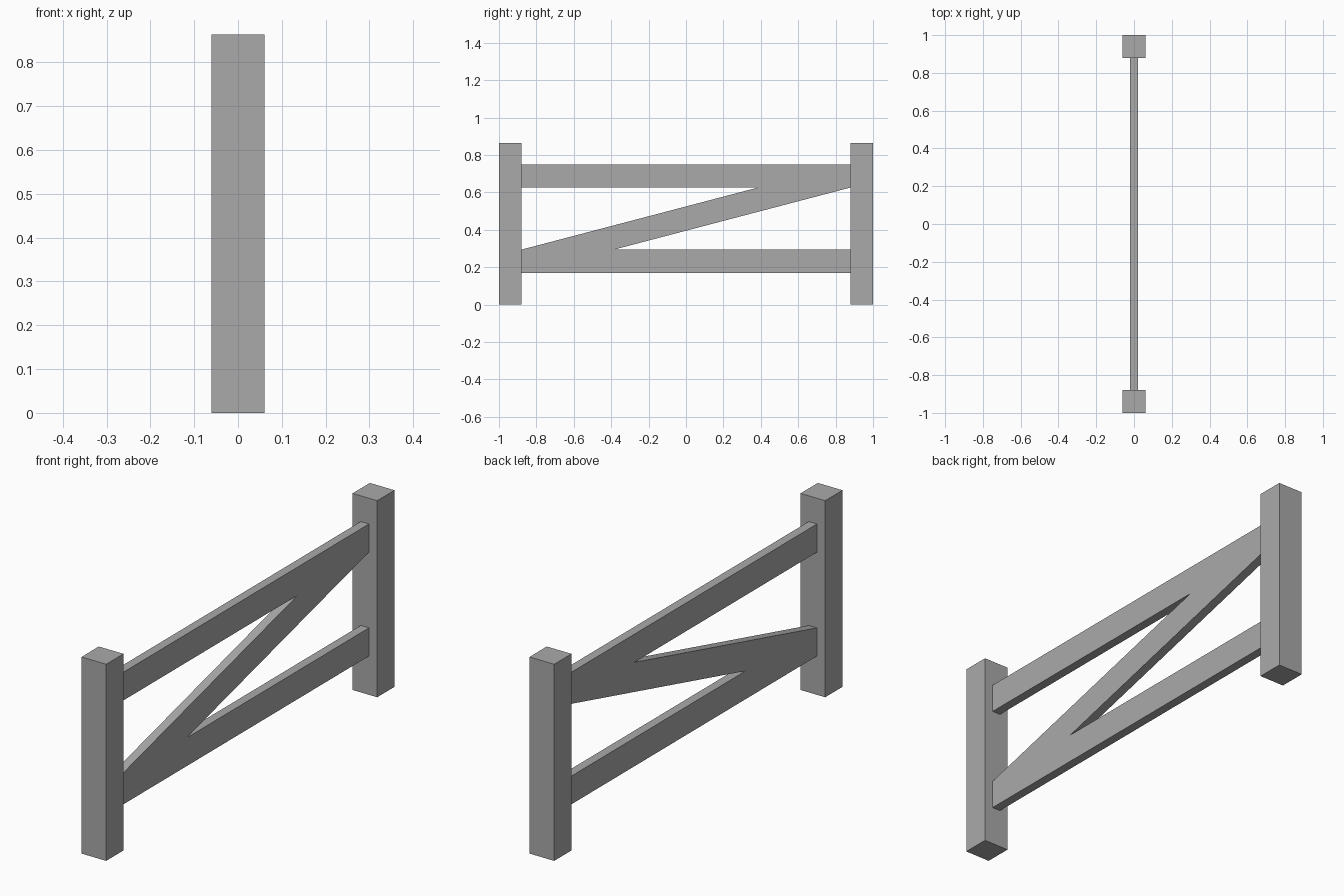
import bpy
import bmesh

cube = bpy.data.objects.get("Cube")
if cube:
    bpy.data.objects.remove(cube, do_unlink=True)

grey = bpy.data.materials.new("plain_grey")
grey.use_nodes = True
colour = (0.40, 0.40, 0.40, 1)
grey.diffuse_color = colour
grey.node_tree.nodes["Principled BSDF"].inputs["Base Color"].default_value = colour


def extrude_profile(name, points, half_width):
    """Extrude a (y, z) outline symmetrically along x."""
    bm = bmesh.new()
    face = bm.faces.new([bm.verts.new((-half_width, y, z)) for y, z in points])
    result = bmesh.ops.extrude_face_region(bm, geom=[face])
    moved = [v for v in result["geom"] if isinstance(v, bmesh.types.BMVert)]
    bmesh.ops.translate(bm, verts=moved, vec=(2 * half_width, 0, 0))
    bmesh.ops.recalc_face_normals(bm, faces=bm.faces)
    mesh = bpy.data.meshes.new(name)
    bm.to_mesh(mesh)
    bm.free()
    mesh.materials.append(grey)
    obj = bpy.data.objects.new(name, mesh)
    bpy.context.collection.objects.link(obj)
    return obj


# Square end posts
height, inner, outer = 0.863, 0.88, 1.0
for name, side in (("front_post", -1), ("back_post", 1)):
    a, b = side * inner, side * outer
    extrude_profile(name, [(a, 0), (b, 0), (b, height), (a, height)], 0.06)

# Two rails joined by a diagonal brace; the outline has half-turn symmetry
centre = 0.46
half = [(-inner, 0.17), (inner, 0.17), (inner, 0.294), (-0.385, 0.294), (inner, 0.626)]
half = [(y, z - centre) for y, z in half]
outline = half + [(-y, -z) for y, z in half]
extrude_profile("rails_and_brace", [(y, z + centre) for y, z in outline], 0.02)
